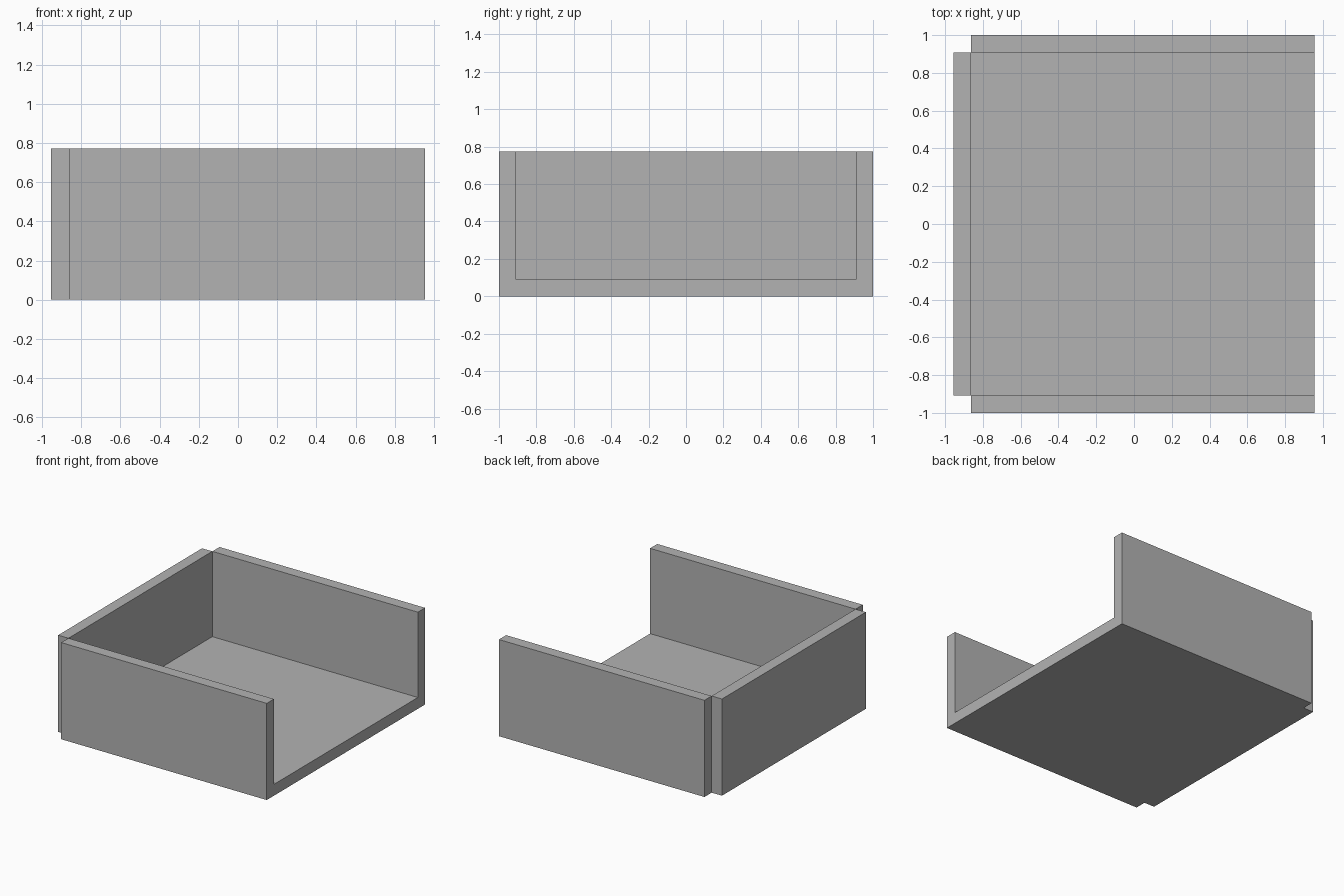
import bpy
import bmesh
from mathutils import Vector

cube = bpy.data.objects.get("Cube")
if cube:
    bpy.data.objects.remove(cube)

T = 1 / 11                 # board thickness
HALF_X, HALF_Y, HEIGHT = 0.9545, 1.0, 0.773
INNER_X, INNER_Y = -HALF_X + T, HALF_Y - T

grey = bpy.data.materials.new("plain grey")
grey.use_nodes = True
colour = (0.45, 0.45, 0.45, 1)
grey.diffuse_color = colour
grey.node_tree.nodes["Principled BSDF"].inputs["Base Color"].default_value = colour


def extrude_along_x(name, profile, x0, x1):
    """Sweep a closed (y, z) profile from x0 to x1."""
    bm = bmesh.new()
    face = bm.faces.new([bm.verts.new((x0, y, z)) for y, z in profile])
    result = bmesh.ops.extrude_face_region(bm, geom=[face], use_keep_orig=True)
    moved = [v for v in result["geom"] if isinstance(v, bmesh.types.BMVert)]
    bmesh.ops.translate(bm, verts=moved, vec=Vector((x1 - x0, 0, 0)))
    bmesh.ops.recalc_face_normals(bm, faces=bm.faces)
    mesh = bpy.data.meshes.new(name)
    bm.to_mesh(mesh)
    bm.free()
    mesh.materials.append(grey)
    obj = bpy.data.objects.new(name, mesh)
    bpy.context.collection.objects.link(obj)
    return obj


# Floor with its two side walls, one U-shaped channel
half = [(HALF_Y, 0), (HALF_Y, HEIGHT), (INNER_Y, HEIGHT), (INNER_Y, T)]
channel = half + [(-y, z) for y, z in reversed(half)]
extrude_along_x("floor_and_side_walls", channel, INNER_X, HALF_X)

# End wall closing the channel, set in from the outer corners
panel = [(-INNER_Y, 0), (INNER_Y, 0), (INNER_Y, HEIGHT), (-INNER_Y, HEIGHT)]
extrude_along_x("end_wall", panel, -HALF_X, INNER_X)
